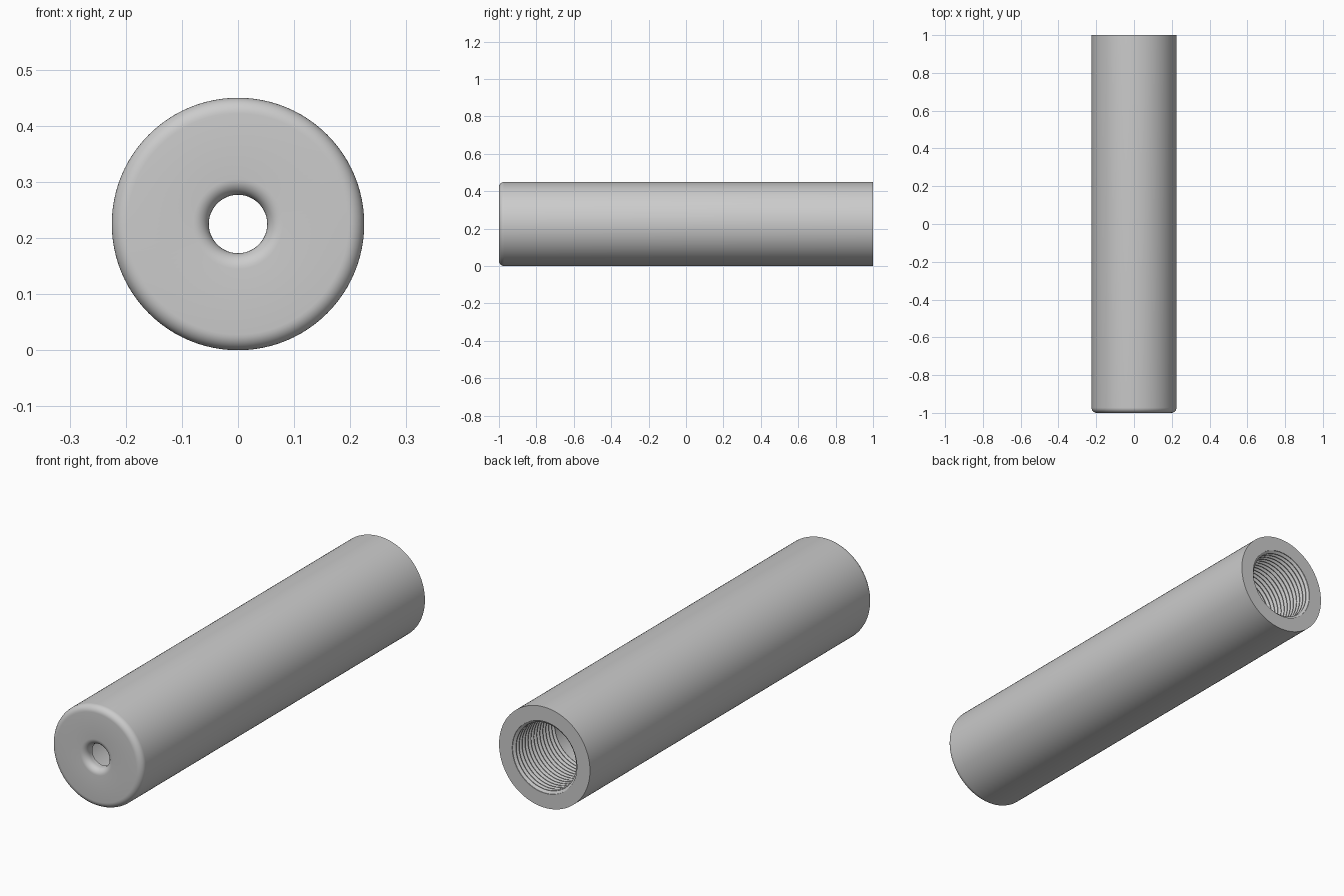
import bpy
import bmesh
from math import sin, cos, pi
from mathutils import Matrix

cube = bpy.data.objects.get("Cube")
if cube:
    bpy.data.objects.remove(cube, do_unlink=True)

R = 0.225            # outer radius
HOLE = 0.052         # front hole radius
BORE = 0.16          # inner bore radius
WALL = 0.045         # front wall thickness
FILLET = 0.028
PITCH, DEPTH, THREADS = 0.021, 0.011, 14
SEGMENTS = 96


def fillet(r, y, start, end, steps=8):
    """Quarter-round points (radius, y) about a centre."""
    angles = [start + (end - start) * i / steps for i in range(steps + 1)]
    return [(r + FILLET * cos(a), y + FILLET * sin(a)) for a in angles]


# Grey metal
grey = bpy.data.materials.new("grey metal")
grey.use_nodes = True
colour = (0.6, 0.6, 0.6, 1)
grey.diffuse_color = colour
grey.node_tree.nodes["Principled BSDF"].inputs["Base Color"].default_value = colour

# Profile: rounded hole, front face, rounded rim, outer wall, rear face
profile = [(HOLE, -1 + WALL)]
profile += fillet(HOLE + FILLET, -1 + FILLET, pi, 1.5 * pi)
profile += fillet(R - FILLET, -1 + FILLET, 1.5 * pi, 2 * pi)
profile += [(R, 1), (BORE, 1)]

# Thread grooves inside the rear opening
for i in range(THREADS):
    y = 1 - i * PITCH
    profile += [(BORE, y - PITCH * 0.15),
                (BORE - DEPTH, y - PITCH * 0.5),
                (BORE - DEPTH, y - PITCH * 0.65),
                (BORE, y - PITCH)]

# Smooth bore back to the front wall
profile += [(BORE, -1 + WALL), profile[0]]

# Spin the profile around the long axis
bm = bmesh.new()
verts = [bm.verts.new((r, y, 0)) for r, y in profile]
edges = [bm.edges.new(pair) for pair in zip(verts, verts[1:])]
bmesh.ops.spin(bm, geom=verts + edges, cent=(0, 0, 0), axis=(0, 1, 0),
               angle=2 * pi, steps=SEGMENTS)
bmesh.ops.remove_doubles(bm, verts=bm.verts, dist=0.0001)
bmesh.ops.recalc_face_normals(bm, faces=bm.faces)
bmesh.ops.transform(bm, matrix=Matrix.Translation((0, 0, R)), verts=bm.verts)

mesh = bpy.data.meshes.new("threaded_tube")
bm.to_mesh(mesh)
bm.free()
mesh.materials.append(grey)
tube = bpy.data.objects.new("threaded_tube", mesh)
bpy.context.collection.objects.link(tube)

# Smooth walls with crisp edges
bpy.ops.object.select_all(action="DESELECT")
tube.select_set(True)
bpy.context.view_layer.objects.active = tube
bpy.ops.object.shade_smooth_by_angle(angle=pi / 6)
